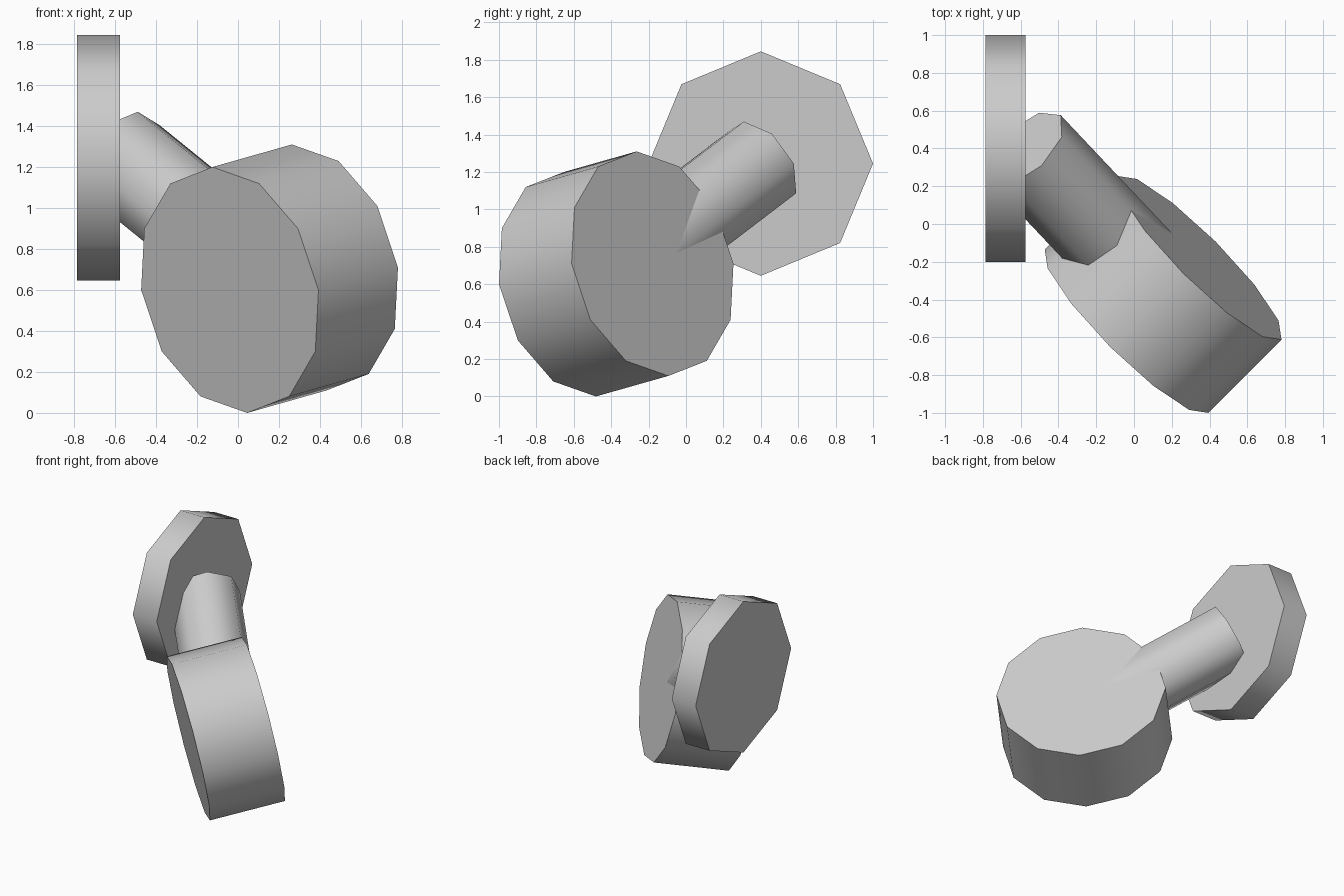
import bpy
import bmesh
from mathutils import Vector, Matrix

cube = bpy.data.objects.get("Cube")
if cube:
    bpy.data.objects.remove(cube, do_unlink=True)

# Single light grey finish
grey = bpy.data.materials.new("light_grey")
grey.use_nodes = True
colour = (0.6, 0.6, 0.6, 1.0)
grey.diffuse_color = colour
grey.node_tree.nodes["Principled BSDF"].inputs["Base Color"].default_value = colour


def cylinder(name, start, end, radius, sides):
    """Capped cylinder between two points, with one vertex turned upwards."""
    start, end = Vector(start), Vector(end)
    axis = (end - start).normalized()
    up = Vector((0, 0, 1))
    up = (up - axis * up.dot(axis)).normalized()
    side = up.cross(axis)

    bm = bmesh.new()
    bmesh.ops.create_cone(bm, cap_ends=True, segments=sides, radius1=radius,
                          radius2=radius, depth=(end - start).length)
    for face in bm.faces:
        face.smooth = len(face.verts) == 4      # round sides, flat caps
    for edge in bm.edges:
        edge.smooth = all(f.smooth for f in edge.link_faces)
    mesh = bpy.data.meshes.new(name)
    bm.to_mesh(mesh)
    bm.free()
    mesh.materials.append(grey)

    obj = bpy.data.objects.new(name, mesh)
    rotation = Matrix((side, up, axis)).transposed().to_4x4()
    obj.matrix_world = Matrix.Translation((start + end) / 2) @ rotation
    bpy.context.collection.objects.link(obj)
    return obj


# Upright octagonal plate
plate_face = Vector((-0.575, 0.4, 1.245))
cylinder("wall_plate", plate_face - Vector((0.21, 0, 0)), plate_face, 0.6, 8)

# Tilted twelve-sided drum
drum_front = Vector((-0.04, -0.567, 0.6))
drum_back = drum_front + Vector((0.388, 0.388, 0.11))
cylinder("drum_head", drum_front, drum_back, 0.612, 12)

# Arm from the plate to the middle of the drum
cylinder("arm", plate_face, (drum_front + drum_back) / 2, 0.257, 8)
